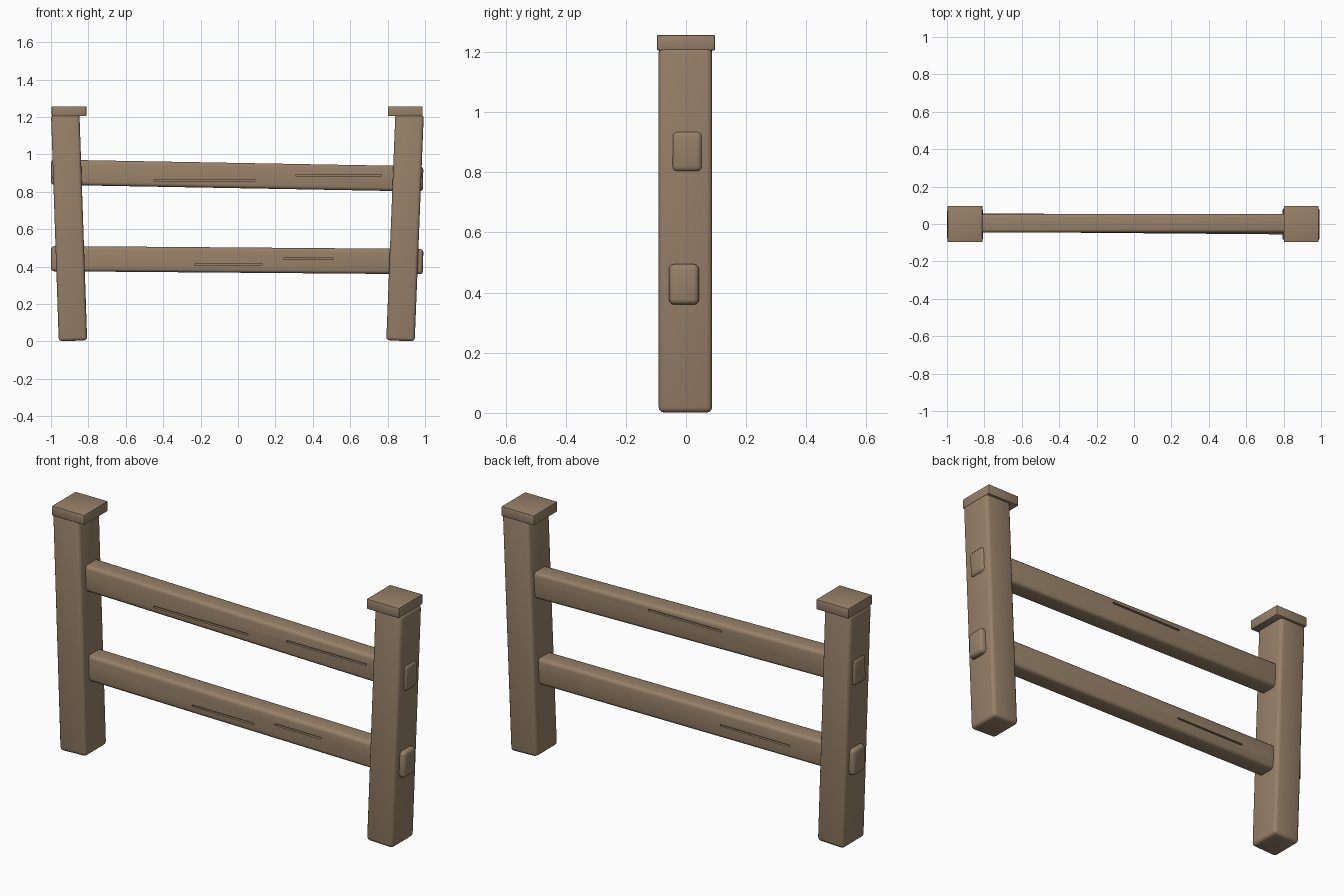
import bpy, bmesh
from mathutils import Matrix, Euler, Vector

if "Cube" in bpy.data.objects:
    bpy.data.objects.remove(bpy.data.objects["Cube"])

wood = bpy.data.materials.new("weathered_wood")
wood.diffuse_color = (0.31, 0.22, 0.14, 1)
wood.use_nodes = True
wood.node_tree.nodes["Principled BSDF"].inputs["Base Color"].default_value = wood.diffuse_color


def add_box(bm, size, loc, rot=(0, 0, 0)):
    m = Matrix.LocRotScale(Vector(loc), Euler(rot), Vector(size))
    return bmesh.ops.create_cube(bm, size=1, matrix=m)["verts"]


def beam(name, size, loc, rot=(0, 0, 0), bevel=0.018, segs=3):
    """Rounded timber box."""
    bm = bmesh.new()
    add_box(bm, size, loc, rot)
    bmesh.ops.bevel(bm, geom=bm.edges[:], offset=bevel, segments=segs,
                    profile=0.5, affect='EDGES')
    return finish(name, bm)


def finish(name, bm):
    me = bpy.data.meshes.new(name)
    bm.to_mesh(me)
    bm.free()
    me.materials.append(wood)
    ob = bpy.data.objects.new(name, me)
    bpy.context.collection.objects.link(ob)
    return ob


def activate(ob):
    bpy.ops.object.select_all(action='DESELECT')
    ob.select_set(True)
    bpy.context.view_layer.objects.active = ob


def cut_cracks(ob, cracks):
    """Thin horizontal grooves: (x start, x end, z, face y)."""
    bm = bmesh.new()
    for x0, x1, z, y in cracks:
        add_box(bm, (x1 - x0, 0.024, 0.009), ((x0 + x1) / 2, y, z))
    cutter = finish("crack_cutter", bm)
    cutter.hide_render = True
    mod = ob.modifiers.new("cracks", 'BOOLEAN')
    mod.operation = 'DIFFERENCE'
    mod.solver = 'EXACT'
    mod.object = cutter
    activate(ob)
    bpy.ops.object.modifier_apply(modifier=mod.name)
    bpy.data.objects.remove(cutter, do_unlink=True)


parts = []
# leaning posts
parts.append(beam("left_post", (0.152, 0.178, 1.212), (-0.903, -0.002, 0.609), (0, -0.034, 0)))
parts.append(beam("right_post", (0.152, 0.178, 1.212), (0.893, -0.002, 0.609), (0, 0.040, 0)))

# flat caps
for name, x in (("left_cap", -0.903), ("right_cap", 0.894)):
    parts.append(beam(name, (0.186, 0.194, 0.052), (x, 0, 1.231), bevel=0.005, segs=2))

# rails running through the posts, with cracks on both faces
upper = beam("upper_rail", (1.99, 0.1, 0.135), (-0.005, 0.004, 0.887), (0, 0.018, 0))
cut_cracks(upper, [(-0.45, 0.09, 0.862, -0.046), (0.31, 0.765, 0.887, -0.046),
                   (-0.24, 0.175, 0.922, 0.054)])
lower = beam("lower_rail", (1.99, 0.1, 0.135), (-0.005, 0.001, 0.435), (0, 0.008, -0.008))
cut_cracks(lower, [(-0.23, 0.127, 0.411, -0.049), (0.247, 0.51, 0.442, -0.051),
                   (-0.63, -0.23, 0.435, 0.054)])
parts += [upper, lower]

for ob in parts:
    activate(ob)
    bpy.ops.object.shade_smooth_by_angle(angle=0.7)
